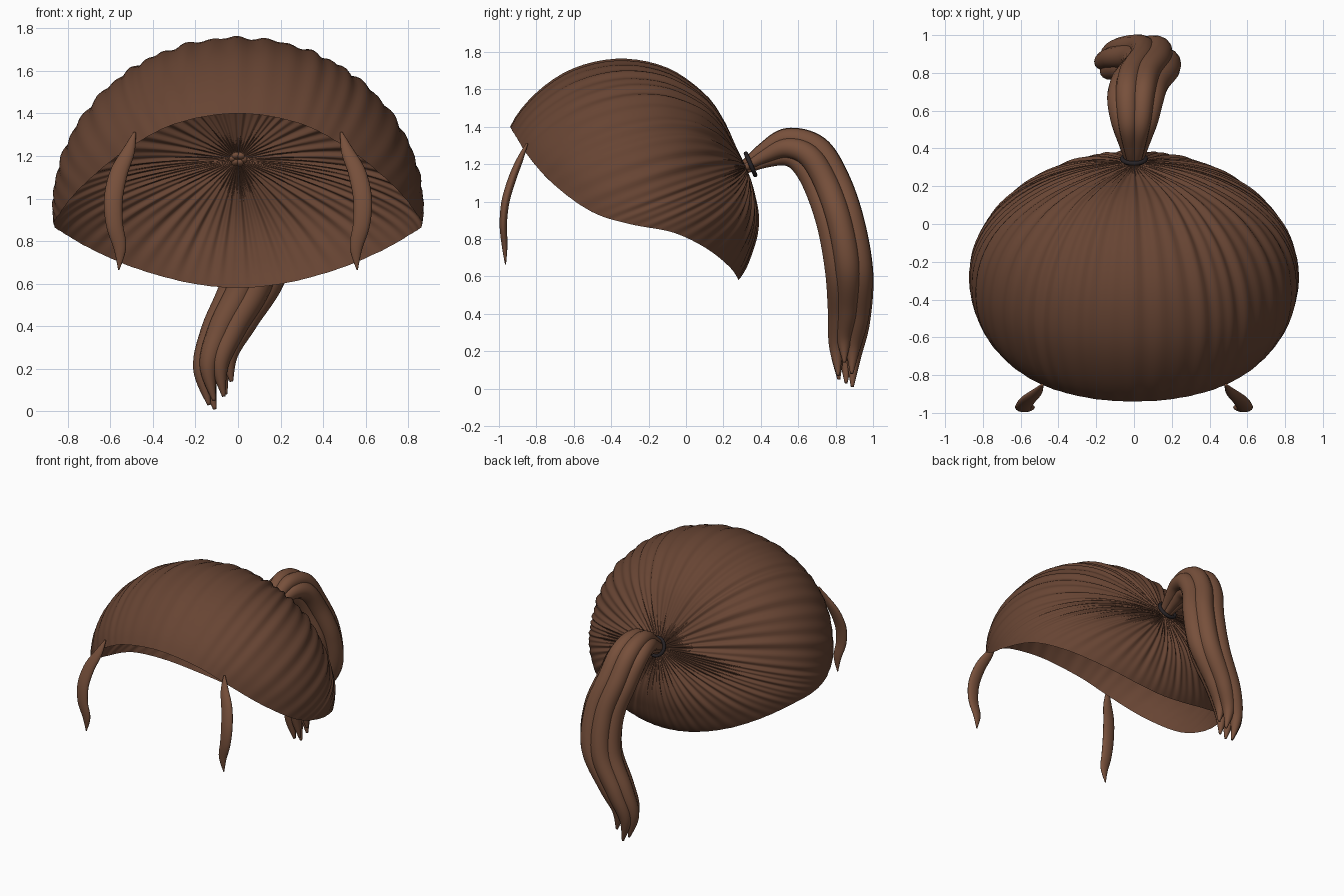
import bpy, bmesh, math
from mathutils import Vector, Matrix

if "Cube" in bpy.data.objects:
    bpy.data.objects.remove(bpy.data.objects["Cube"])


def material(name, color):
    m = bpy.data.materials.new(name)
    m.diffuse_color = (*color, 1)
    m.use_nodes = True
    m.node_tree.nodes["Principled BSDF"].inputs["Base Color"].default_value = m.diffuse_color
    return m


CAP = material("hair_brown", (0.135, 0.058, 0.033))
LOCK = material("lock_brown", (0.185, 0.08, 0.044))
DARK = material("band_dark", (0.02, 0.016, 0.018))


def spline(pts, n, closed=False):
    """Catmull-Rom samples, n per segment."""
    pts = [Vector(p) for p in pts]
    k = len(pts)
    get = (lambda i: pts[i % k]) if closed else (lambda i: pts[max(0, min(k - 1, i))])
    out = []
    for i in range(k if closed else k - 1):
        a, b, c, d = (get(i + o) for o in (-1, 0, 1, 2))
        for s in range(n):
            t = s / n
            out.append(0.5 * (2 * b + (c - a) * t + (2 * a - 5 * b + 4 * c - d) * t * t
                              + (3 * b - a - 3 * c + d) * t ** 3))
    if not closed:
        out.append(pts[-1])
    return out


def make(name, verts, faces, mat):
    me = bpy.data.meshes.new(name)
    me.from_pydata(verts, [], faces)
    me.materials.append(mat)
    me.shade_smooth()
    ob = bpy.data.objects.new(name, me)
    bpy.context.collection.objects.link(ob)
    return ob


def tube(name, path, radii, sides=14, n=8):
    """Tapered oval strand; radii = (across x, depth) per path point."""
    ps = spline(path, n)
    rs = spline([(a, b, 0) for a, b in radii], n)
    verts, faces = [], []
    for i, (p, r) in enumerate(zip(ps, rs)):
        t = (ps[min(i + 1, len(ps) - 1)] - ps[max(i - 1, 0)]).normalized()
        nrm = t.cross(Vector((1, 0, 0))).normalized()
        side = nrm.cross(t)
        for k in range(sides):
            a = math.tau * k / sides
            verts.append(p + side * (r.x * math.cos(a)) + nrm * (r.y * math.sin(a)))
    m = len(ps)
    for i in range(m - 1):
        for k in range(sides):
            q = (k + 1) % sides
            faces.append((i * sides + k, i * sides + q, (i + 1) * sides + q, (i + 1) * sides + k))
    faces += [tuple(range(sides))[::-1], tuple(range((m - 1) * sides, m * sides))]
    ob = make(name, verts, faces, LOCK)
    bm = bmesh.new()
    bm.from_mesh(ob.data)
    bmesh.ops.recalc_face_normals(bm, faces=bm.faces)
    bm.to_mesh(ob.data)
    bm.free()
    return ob


# Hair cap: centre profile (y, z about the head centre), elliptical across x
C = Vector((0, -0.28, 0.95))
HALF_W = 0.872
profile = [(0, -.6), (.35, -.53), (.56, -.37), (.64, -.2), (.665, -.05), (.64, .1), (.6, .23), (.55, .33),
           (.48, .48), (.38, .62), (.18, .76), (-.07, .81), (-.32, .76), (-.52, .63),
           (-.66, .45), (-.71, .22), (-.7, 0), (-.5, -.42)]
polar = sorted((math.atan2(p.y, p.x), p.length)
               for p in spline([(a, b, 0) for a, b in profile], 12, True))


def radius(d):
    a = math.atan2(d.z, d.y)
    rho = polar[-1][1]
    for (a0, r0), (a1, r1) in zip(polar, polar[1:]):
        if a0 <= a <= a1:
            rho = r0 + (r1 - r0) * (a - a0) / max(a1 - a0, 1e-9)
            break
    return 1 / math.sqrt((d.x / HALF_W) ** 2 + (d.y ** 2 + d.z ** 2) / rho ** 2)


# Hairline from the forehead round the side to the nape, then mirrored
half = [(0, -.94, 1.4), (.3, -.925, 1.36), (.5, -.87, 1.265), (.7, -.72, 1.1), (.82, -.5, .945),
        (.868, -.3, .88), (.82, -.07, .835), (.66, .1, .755), (.42, .22, .66), (.2, .27, .6), (0, .28, .58)]
rim = spline(half + [(-x, y, z) for x, y, z in half[-2:0:-1]], 18, True)
knot_dir = Vector((0, .6, .23)).normalized()
ROWS, N = 30, len(rim)
verts, faces = [], []
for j in range(ROWS + 1):
    t = 0.02 + 0.98 * j / ROWS
    amp = 0.017 * math.sin(math.pi * min(1, t ** 0.6)) + 0.002
    for i, p in enumerate(rim):
        d = knot_dir.slerp((p - C).normalized(), t)
        ridge = math.cos(math.tau * i / 6) * 0.6 + math.cos(math.tau * 37 * i / N + 1) * 0.4
        verts.append(C + d * radius(d) * (1 + amp * (ridge - 0.3) * 0.8))
for j in range(ROWS):
    for i in range(N):
        k = (i + 1) % N
        faces.append((j * N + i, (j + 1) * N + i, (j + 1) * N + k, j * N + k))
make("hair_cap", verts, faces, CAP)

# Hair tie at the gathering point
bpy.ops.mesh.primitive_torus_add(major_radius=0.062, minor_radius=0.012, major_segments=32,
                                 minor_segments=10, location=(0, 0.345, 1.2),
                                 rotation=Vector((0, .92, .4)).to_track_quat('Z', 'Y').to_euler())
band = bpy.context.object
band.name = "hair_tie"
band.data.materials.append(DARK)
band.data.shade_smooth()

# Ponytail strands spread around a swaying centre path
centre = [(0, .31, 1.18), (0, .42, 1.245), (0, .54, 1.29), (.005, .66, 1.245), (.03, .75, 1.1),
          (.085, .825, .88), (.075, .87, .62), (-.04, .87, .38), (-.105, .85, .2), (-.085, .85, .03)]
spread = [.25, .5, .8, 1, 1, 1, 1, .9, .75, .6]
width = [.018, .036, .053, .062, .066, .068, .068, .058, .042, .008]
offsets = [(-.085, .01, 0), (-.04, .065, -.02), (.045, .06, .05), (.09, -.005, .11), (.03, -.06, .04),
           (-.045, -.055, .02)]
for s, (ox, on, lift) in enumerate(offsets):
    path = []
    for i, c in enumerate(centre):
        c = Vector(c)
        t = Vector(centre[min(i + 1, 9)]) - Vector(centre[max(i - 1, 0)])
        t.x = 0
        n = Vector((1, 0, 0)).cross(t.normalized())
        n = -n if n.dot(Vector((0, 1, 1))) < 0 else n
        c += Vector((ox, 0, 0)) * spread[i] + n * on * spread[i]
        c.z += lift * (i / 9) ** 3
        path.append(c)
    tube(f"ponytail_strand_{s + 1}", path, [(w, w) for w in width])

# Loose locks framing the face
lock = [(.485, -.85, 1.31), (.515, -.89, 1.22), (.56, -.93, 1.12), (.585, -.965, 1.0), (.58, -.977, .88),
        (.555, -.97, .77), (.56, -.965, .665)]
lock_r = [(.006, .006), (.03, .018), (.042, .022), (.044, .022), (.04, .02), (.03, .016), (.003, .003)]
for name, sx in (("face_lock_right", 1), ("face_lock_left", -1)):
    tube(name, [(sx * x, y, z) for x, y, z in lock], lock_r)
